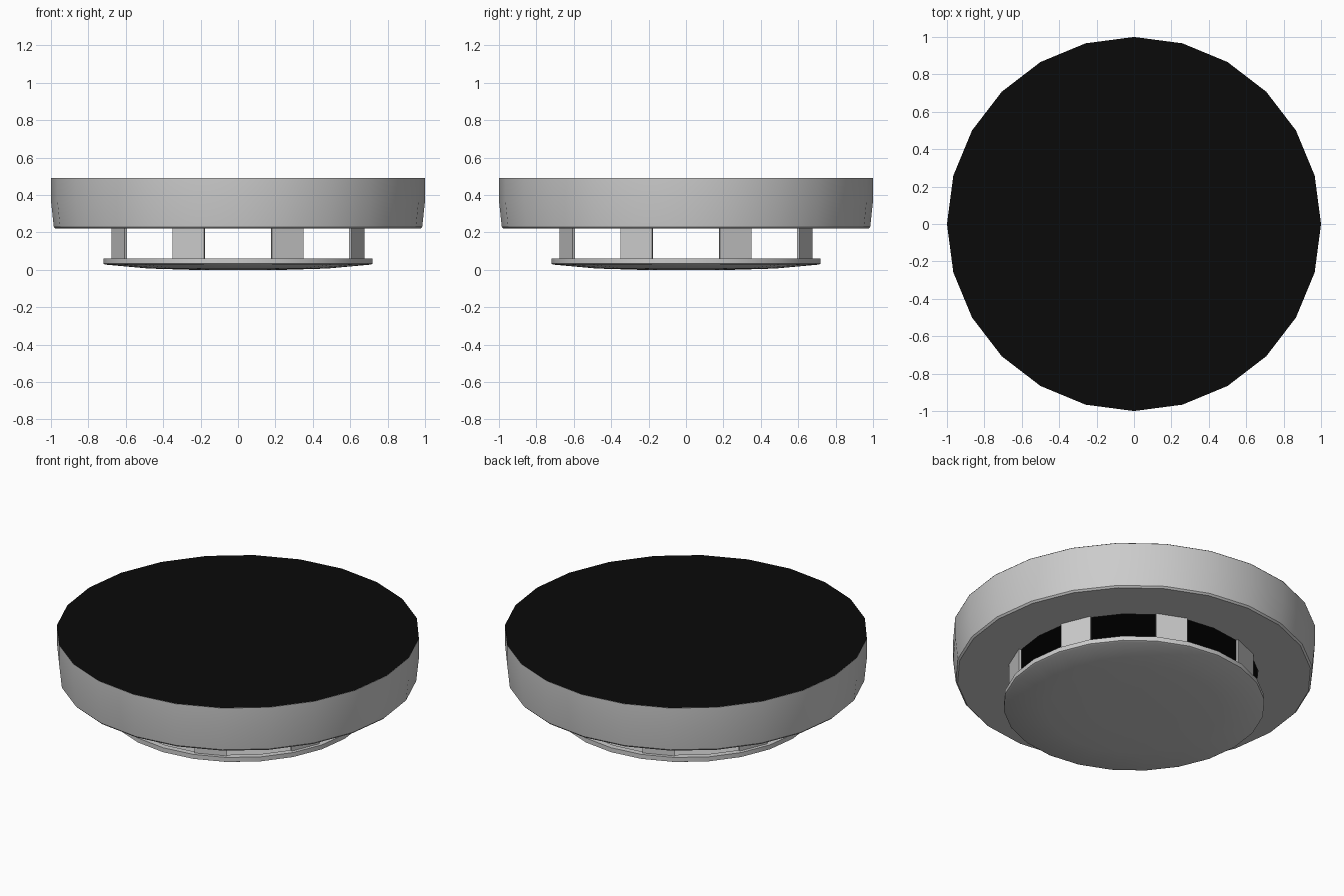
import bpy, bmesh
from math import sin, cos, radians, tau

if "Cube" in bpy.data.objects:
    bpy.data.objects.remove(bpy.data.objects["Cube"])

SIDES = 24


def make_object(name, bm, smooth=True):
    bmesh.ops.remove_doubles(bm, verts=bm.verts, dist=1e-5)
    bmesh.ops.recalc_face_normals(bm, faces=bm.faces)
    mesh = bpy.data.meshes.new(name)
    bm.to_mesh(mesh)
    bm.free()
    obj = bpy.data.objects.new(name, mesh)
    bpy.context.collection.objects.link(obj)
    if smooth:
        bpy.ops.object.select_all(action='DESELECT')
        obj.select_set(True)
        bpy.context.view_layer.objects.active = obj
        bpy.ops.object.shade_smooth_by_angle(angle=radians(30))
    return obj


def lathe(name, profile, closed):
    """Spin an (r, z) profile around z."""
    bm = bmesh.new()
    verts = [bm.verts.new((r, 0, z)) for r, z in profile]
    edges = [bm.edges.new(p) for p in zip(verts, verts[1:])]
    if closed:
        edges.append(bm.edges.new((verts[-1], verts[0])))
    bmesh.ops.spin(bm, geom=verts + edges, cent=(0, 0, 0), axis=(0, 0, 1),
                   angle=tau, steps=SIDES, use_merge=True)
    return make_object(name, bm)


# Hollow outer housing with an open hole underneath
lathe("housing", [(1, .49), (1, .37), (.985, .23), (.975, .22), (.685, .22),
                  (.685, .235), (.965, .235), (.983, .37), (.983, .49)], True)

# Shallow dished sensor cover at the bottom
lathe("bottom_cover", [(0, 0), (.25, 0), (.48, .007), (.71, .028), (.72, .033),
                       (.72, .06), (.685, .06), (.685, .045), (.48, .024),
                       (.25, .016), (0, .016)], False)

# Eight thin posts, one on every third facet of the vent ring
bm = bmesh.new()
for i in range(8):
    a, b = radians(15 + 45 * i), radians(30 + 45 * i)
    base = [bm.verts.new((r * cos(t), r * sin(t), .055))
            for r, t in ((.70, a), (.70, b), (.685, b), (.685, a))]
    face = bm.faces.new(base)
    ext = bmesh.ops.extrude_face_region(bm, geom=[face], use_keep_orig=True)
    top = [v for v in ext["geom"] if isinstance(v, bmesh.types.BMVert)]
    bmesh.ops.translate(bm, verts=top, vec=(0, 0, .17))
make_object("vent_posts", bm, smooth=False)

# Black mounting plate closing the top
bm = bmesh.new()
bm.faces.new([bm.verts.new((cos(tau * i / SIDES), sin(tau * i / SIDES), .491))
              for i in range(SIDES)])
plate = make_object("mounting_plate", bm, smooth=False)
if plate.data.polygons[0].normal.z < 0:
    plate.data.flip_normals()
black = bpy.data.materials.new("black")
black.diffuse_color = (.003, .003, .003, 1)
black.use_nodes = True
black.node_tree.nodes["Principled BSDF"].inputs["Base Color"].default_value = black.diffuse_color
plate.data.materials.append(black)
